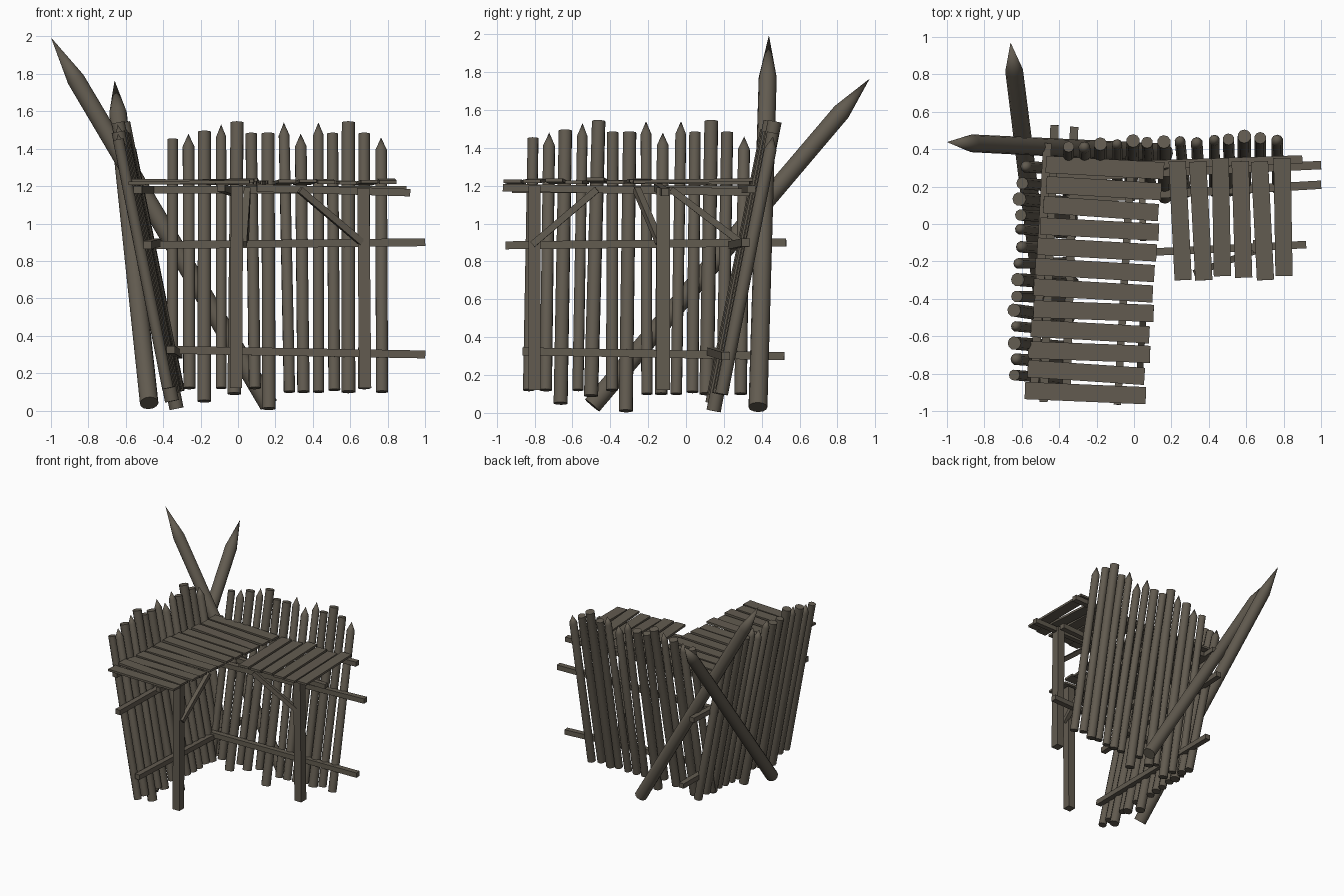
import bpy, bmesh, math, random
from mathutils import Matrix, Vector

random.seed(4)
old = bpy.data.objects.get("Cube")
if old:
    bpy.data.objects.remove(old)

wood = bpy.data.materials.new("weathered_wood")
wood.use_nodes = True
COLOUR = (0.122, 0.105, 0.08, 1)
wood.diffuse_color = COLOUR
wood.node_tree.nodes["Principled BSDF"].inputs["Base Color"].default_value = COLOUR


def finish(name, bm, smooth=False):
    bmesh.ops.recalc_face_normals(bm, faces=bm.faces)
    mesh = bpy.data.meshes.new(name)
    bm.to_mesh(mesh)
    bm.free()
    mesh.materials.append(wood)
    obj = bpy.data.objects.new(name, mesh)
    bpy.context.collection.objects.link(obj)
    if smooth:
        bpy.ops.object.select_all(action='DESELECT')
        obj.select_set(True)
        bpy.context.view_layer.objects.active = obj
        bpy.ops.object.shade_smooth_by_angle(angle=math.radians(40))
    return obj


def log(name, start, end, radius, point=0.0, place=Matrix(), sides=10):
    """Round pole from start to end; the last 'point' length is sharpened."""
    start, end = place @ Vector(start), place @ Vector(end)
    axis = (end - start).normalized()
    length = (end - start).length - point
    turn = axis.to_track_quat('Z', 'Y').to_matrix().to_4x4()
    bm = bmesh.new()
    spots = [(start + axis * length / 2, length, radius * 0.92)]
    bmesh.ops.create_cone(bm, cap_ends=True, segments=sides, radius1=radius,
                          radius2=radius * 0.95, depth=length,
                          matrix=Matrix.Translation(start + axis * length / 2) @ turn)
    if point:
        top = max(bm.faces, key=lambda f: f.calc_center_median().dot(axis)
                  if len(f.verts) == sides else -9)
        bmesh.ops.poke(bm, faces=[top])
        tip = max(bm.verts, key=lambda v: len(v.link_edges))
        tip.co = end
    return finish(name, bm, True)


def bar(name, start, end, width, height, place=Matrix()):
    """Rectangular timber from start to end."""
    start, end = place @ Vector(start), place @ Vector(end)
    axis = (end - start).normalized()
    side = axis.cross((0, 0, 1))
    side = side.normalized() if side.length > 0.2 else Vector((1, 0, 0))
    up = side.cross(axis).normalized()
    frame = Matrix((side, axis, up)).transposed().to_4x4()
    size = Matrix.Diagonal((width, (end - start).length, height, 1))
    bm = bmesh.new()
    bmesh.ops.create_cube(bm, size=1, matrix=Matrix.Translation((start + end) / 2) @ frame @ size)
    return finish(name, bm)


# Wall logs: bottom x, top x, bottom z, top z, radius, pointed
LOGS = [
    (-.35, -.35, .12, 1.45, .031, 0), (-.26, -.265, .12, 1.48, .034, 1),
    (-.18, -.18, .05, 1.49, .038, 0), (-.09, -.09, .12, 1.53, .030, 1),
    (-.02, -.005, .09, 1.54, .038, 0), (.09, .07, .12, 1.48, .033, 0),
    (.165, .16, .01, 1.48, .038, 0), (.275, .245, .10, 1.54, .031, 1),
    (.35, .335, .10, 1.48, .034, 1), (.43, .43, .10, 1.54, .031, 1),
    (.515, .505, .11, 1.48, .033, 0), (.59, .59, .10, 1.54, .039, 0),
    (.675, .675, .12, 1.48, .034, 0), (.77, .765, .10, 1.46, .034, 1),
]


def wall_y(x, z):
    return .145 + .2 * z + .04 * (x - .2)


def section(label, place, first_plank, beam_start, beam_end):
    # Leaning palisade
    for i, (x0, x1, z0, z1, r, sharp) in enumerate(LOGS):
        log(f"{label}_wall_log_{i}", (x0, wall_y(x0, z0), z0), (x1, wall_y(x1, z1), z1),
            r, .07 * sharp, place)
    # Rails on the inside of the wall
    bar(f"{label}_low_rail", (-.38, .13, .325), (1, .21, .3), .045, .042, place)
    bar(f"{label}_middle_rail", (-.48, .245, .885), (1, .315, .9), .045, .042, place)
    # Beams carrying the walkway
    bar(f"{label}_rear_beam", (-.45, .3, 1.18), (.9, .345, 1.18), .045, .04, place)
    bar(f"{label}_front_beam", (beam_start, -.15, 1.19), (beam_end, -.11, 1.165), .04, .04, place)
    # Walkway planks
    for i in range(first_plank, 12):
        x = -.415 + .11 * i
        a, b = random.uniform(-.012, .012), random.uniform(-.015, .015)
        z = 1.222 + random.uniform(-.006, .006)
        bar(f"{label}_plank_{i}", (x - .008 + b / 2, .342 + a, z + b / 2),
            (x + .012 - b / 2, -.288 + b, z - b / 2), .092, .018, place)


side_place = Matrix.Translation((-.198, -.495, 0)) @ Matrix.Rotation(math.radians(85), 4, 'Z')
section("back", Matrix(), 6, .1, .92)
section("side", side_place, 0, -.46, .85)

# Posts under the walkway fronts
bar("side_post", (-.01, -.8, .12), (-.005, -.8, 1.2), .065, .065)
bar("back_post", (.68, -.12, .12), (.67, -.12, 1.19), .065, .07)

# Diagonal braces
bar("back_brace", (.66, -.14, .9), (.33, -.26, 1.18), .035, .035)
bar("side_front_brace", (.03, -.81, .89), (.05, -.47, 1.18), .035, .035)
bar("side_rear_brace", (.04, .29, .9), (.05, -.08, 1.18), .035, .035)

# Two great crossed stakes behind the corner
log("back_stake", (.165, .38, .03), (-1, .438, 1.995), .05, .26, sides=12)
log("side_stake", (-.475, -.495, .04), (-.66, .97, 1.765), .05, .23, sides=12)
